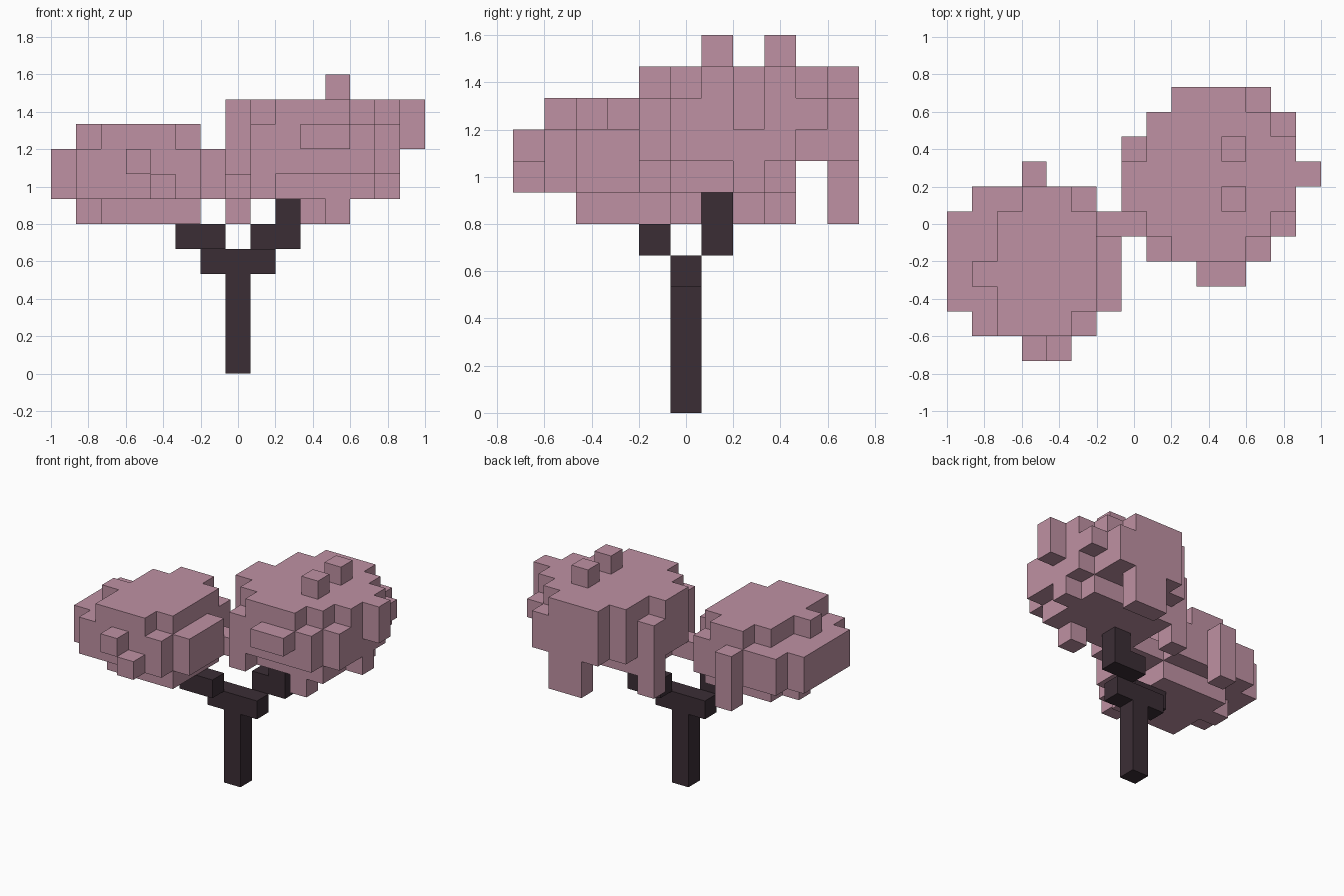
import bpy
import bmesh
import math
from itertools import product
from mathutils import Vector

if "Cube" in bpy.data.objects:
    bpy.data.objects.remove(bpy.data.objects["Cube"], do_unlink=True)

UNIT = 2 / 15                      # edge length of one block
ORIGIN = Vector((-7.5, -5.5, 0))   # grid corner, in blocks


def make_material(name, colour):
    material = bpy.data.materials.new(name)
    material.use_nodes = True
    material.diffuse_color = colour
    material.node_tree.nodes["Principled BSDF"].inputs["Base Color"].default_value = colour
    return material


def block(cells, x, y, z):
    """Fill an inclusive range of grid cells; a single number is one cell thick."""
    spans = [(s, s) if isinstance(s, int) else s for s in (x, y, z)]
    cells.update(product(*(range(low, high + 1) for low, high in spans)))


def add_cell_face(bm, cell, axis, side):
    """Add the square on one side of a cell, wound to face outward."""
    u, v = (axis + 1) % 3, (axis + 2) % 3
    corners = []
    for du, dv in ((0, 0), (1, 0), (1, 1), (0, 1)):
        point = Vector(cell)
        point[axis] += side
        point[u] += du
        point[v] += dv
        corners.append(bm.verts.new((point + ORIGIN) * UNIT))
    bm.faces.new(corners if side else corners[::-1])


def build_blocks(name, cells, material):
    """Make one flat-shaded shell from the exposed sides of all cells."""
    bm = bmesh.new()
    for cell in sorted(cells):
        for axis, side in product(range(3), range(2)):
            neighbour = list(cell)
            neighbour[axis] += 1 if side else -1
            if tuple(neighbour) not in cells:
                add_cell_face(bm, cell, axis, side)
    bmesh.ops.remove_doubles(bm, verts=bm.verts, dist=UNIT / 100)
    bmesh.ops.dissolve_limit(bm, angle_limit=math.radians(1),
                             verts=bm.verts, edges=bm.edges)
    mesh = bpy.data.meshes.new(name)
    bm.to_mesh(mesh)
    bm.free()
    mesh.materials.append(material)
    tree_part = bpy.data.objects.new(name, mesh)
    bpy.context.collection.objects.link(tree_part)
    return tree_part


bark = make_material("dark bark", (0.044, 0.027, 0.036, 1))
blossom = make_material("pink blossom", (0.52, 0.285, 0.366, 1))

# Trunk with a forked top
trunk = set()
block(trunk, x=7, y=5, z=(0, 4))
block(trunk, x=(6, 8), y=5, z=4)
block(trunk, x=(5, 6), y=4, z=5)
block(trunk, x=(8, 9), y=6, z=5)
block(trunk, x=9, y=6, z=6)
build_blocks("trunk_and_branches", trunk, bark)

# Lower canopy: main body
low = set()
block(low, x=(0, 5), y=(2, 5), z=(7, 8))
block(low, x=(1, 5), y=(1, 6), z=(7, 8))
block(low, x=6, y=(2, 4), z=(7, 8))
block(low, x=(6, 7), y=5, z=7)
# Lower canopy: underside
block(low, x=(2, 5), y=(2, 5), z=6)
block(low, x=1, y=4, z=6)
# Lower canopy: crown
block(low, x=(2, 4), y=1, z=9)
block(low, x=(2, 5), y=(2, 5), z=9)
block(low, x=1, y=3, z=9)
block(low, x=(3, 4), y=6, z=9)
# Lower canopy: loose tufts
block(low, x=3, y=0, z=8)
block(low, x=4, y=0, z=7)
block(low, x=3, y=7, z=(6, 8))
build_blocks("lower_canopy", low, blossom)

# Upper canopy: main body
high = set()
block(high, x=(8, 12), y=(5, 9), z=(8, 10))
block(high, x=(9, 11), y=4, z=(8, 10))
block(high, x=(9, 11), y=10, z=(8, 10))
block(high, x=7, y=(6, 7), z=(8, 10))
block(high, x=13, y=(6, 8), z=(8, 10))
# Upper canopy: lower corners
block(high, x=8, y=4, z=(7, 9))
block(high, x=12, y=4, z=(8, 9))
block(high, x=13, y=5, z=(8, 9))
block(high, x=12, y=10, z=(8, 9))
block(high, x=13, y=9, z=9)
# Upper canopy: underside and hanging clumps
block(high, x=(8, 12), y=(5, 8), z=7)
block(high, x=13, y=7, z=7)
block(high, x=11, y=5, z=6)
block(high, x=(10, 11), y=10, z=(6, 7))
block(high, x=7, y=8, z=(6, 9))
# Upper canopy: loose tufts
block(high, x=(10, 11), y=3, z=9)
block(high, x=14, y=7, z=(9, 10))
for tuft_y in (6, 8):
    block(high, x=11, y=tuft_y, z=11)
build_blocks("upper_canopy", high, blossom)
